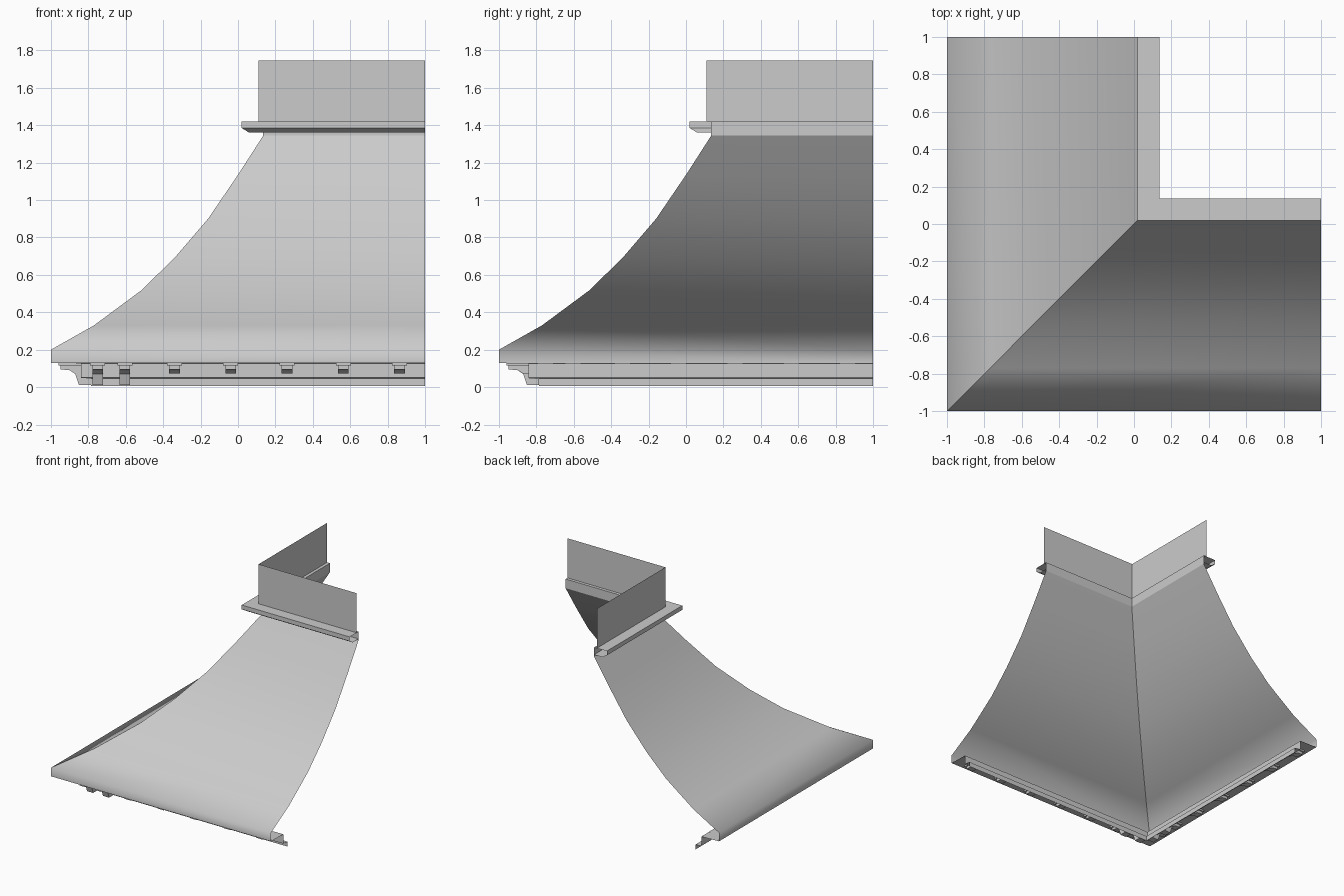
import bpy

cube = bpy.data.objects.get("Cube")
if cube:
    bpy.data.objects.remove(cube)

grey = bpy.data.materials.new("light grey")
grey.use_nodes = True
grey.diffuse_color = (0.6, 0.6, 0.6, 1)
grey.node_tree.nodes["Principled BSDF"].inputs["Base Color"].default_value = (0.6, 0.6, 0.6, 1)


def make(name, verts, faces, smooth=False):
    mesh = bpy.data.meshes.new(name)
    mesh.from_pydata(verts, [], faces)
    mesh.materials.append(grey)
    for p in mesh.polygons:
        p.use_smooth = smooth
    obj = bpy.data.objects.new(name, mesh)
    bpy.context.collection.objects.link(obj)


def sweep(name, profile, smooth=False):
    """Run an (offset, height) profile along both arms, mitred at the corner."""
    verts, faces = [], []
    for arm in range(2):
        base = len(verts)
        for d, z in profile:
            verts += [(d, d, z), (1, d, z) if arm == 0 else (d, 1, z)]
        for i in range(len(profile) - 1):
            a = base + 2 * i
            f = (a, a + 1, a + 3, a + 2)
            faces.append(f if arm == 0 else f[::-1])
    make(name, verts, faces, smooth)


def brackets(name, profile, centres, width):
    """Extrude a side profile into a bracket at each centre on both arms."""
    verts, faces = [], []
    n = len(profile)
    for arm in range(2):
        for c in centres:
            b = len(verts)
            for s in (c - width / 2, c + width / 2):
                verts += [(s, d, z) if arm == 0 else (d, s, z) for d, z in profile]
            block = [tuple(range(b, b + n)), tuple(range(b + 2 * n - 1, b + n - 1, -1))]
            for i in range(n):
                j = (i + 1) % n
                block.append((b + i, b + n + i, b + n + j, b + j))
            faces += block if arm == 0 else [f[::-1] for f in block]
    make(name, verts, faces)


# Flared roof with its short vertical eave edge
sweep("flared_roof", [(-1, 0.13), (-1, 0.2), (-0.77, 0.33), (-0.52, 0.515),
                      (-0.34, 0.69), (-0.16, 0.9), (0, 1.135), (0.135, 1.345)], True)

# Soffit and stepped frieze under the eave
sweep("frieze", [(-0.785, 0.005), (-0.785, 0.045), (-0.84, 0.05),
                 (-0.84, 0.127), (-1, 0.13)])

# Hollow ledge moulding and upright wall above the roof
sweep("ledge", [(0.135, 1.36), (0.06, 1.36), (0.02, 1.385), (0.02, 1.42),
                (0.135, 1.42), (0.135, 1.345)])
sweep("upper_wall", [(0.11, 1.42), (0.11, 1.745)])

# Scrolled brackets near the corner, small blocks along the eave
large = (-0.75, -0.605)
small = [-0.34 + 0.301 * i for i in range(5)]
brackets("corner_brackets", [(-0.95, 0.115), (-0.95, 0.095), (-0.9, 0.09), (-0.87, 0.07),
                             (-0.85, 0.01), (-0.785, 0.01), (-0.785, 0.045),
                             (-0.84, 0.05), (-0.84, 0.115)], large, 0.055)
brackets("eave_blocks", [(-0.95, 0.115), (-0.95, 0.095), (-0.9, 0.09), (-0.87, 0.072),
                         (-0.84, 0.072), (-0.84, 0.115)], small, 0.058)
brackets("bracket_caps", [(-0.96, 0.128), (-0.96, 0.115), (-0.84, 0.115), (-0.84, 0.128)],
         list(large) + small, 0.08)
